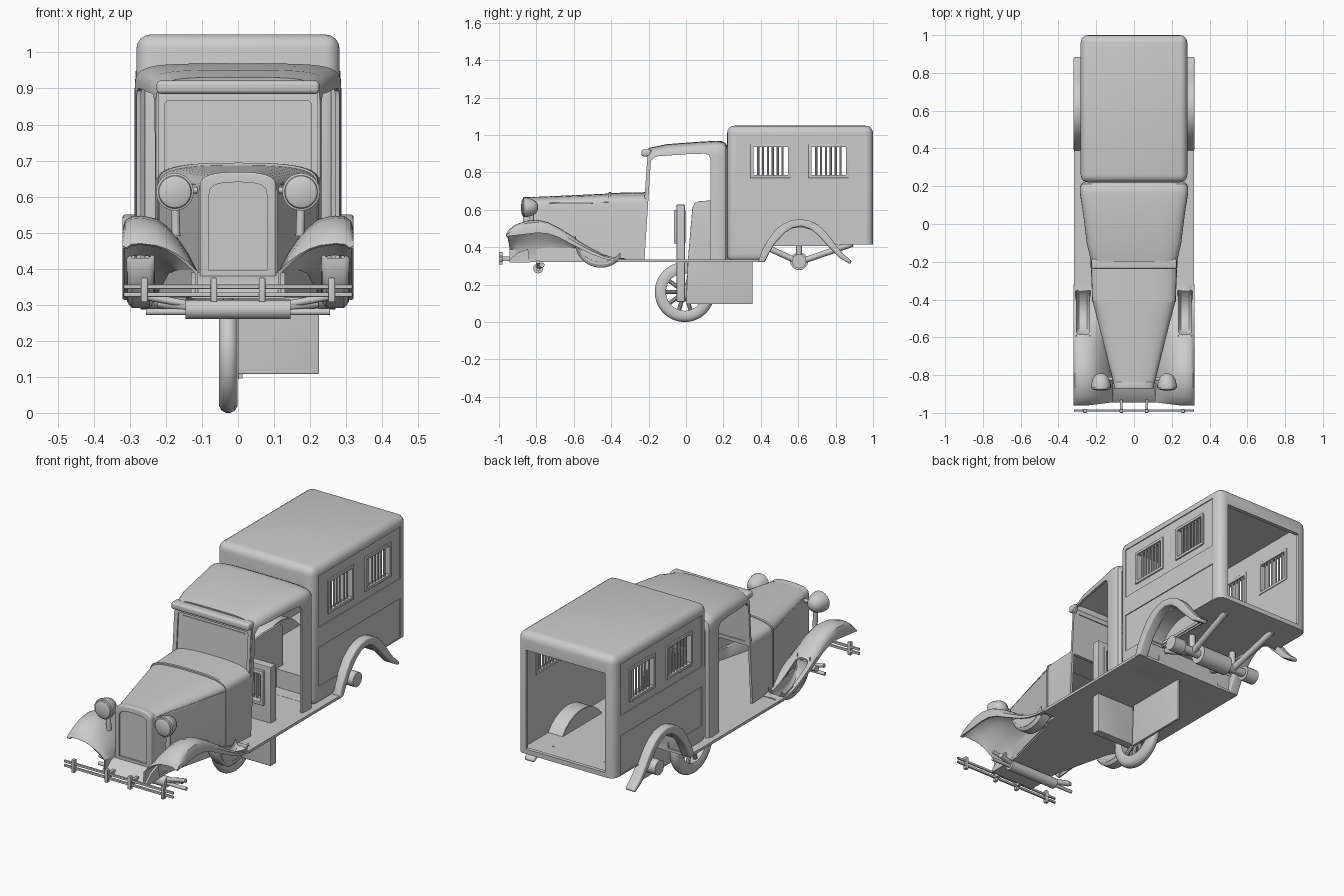
import bpy, bmesh, math
from mathutils import Vector, Matrix

if "Cube" in bpy.data.objects:
    bpy.data.objects.remove(bpy.data.objects["Cube"])


def make(name, bm, bevel=0, mirror=False):
    bmesh.ops.recalc_face_normals(bm, faces=bm.faces)
    me = bpy.data.meshes.new(name)
    bm.to_mesh(me)
    bm.free()
    o = bpy.data.objects.new(name, me)
    bpy.context.collection.objects.link(o)
    if bevel:
        m = o.modifiers.new('b', 'BEVEL')
        m.width, m.segments, m.angle_limit = bevel, 4, math.radians(40)
    if mirror:
        o.modifiers.new('m', 'MIRROR').use_mirror_merge = False
    return bake(o)


def bake(o):
    dg = bpy.context.evaluated_depsgraph_get()
    me = bpy.data.meshes.new_from_object(o.evaluated_get(dg))
    o.modifiers.clear()
    o.data = me
    return o


def cut(o, *cutters):
    for c in cutters:
        m = o.modifiers.new('cut', 'BOOLEAN')
        m.operation, m.solver, m.object = 'DIFFERENCE', 'EXACT', c
        bake(o)
        bpy.data.objects.remove(c)
    return o


def box(name, lo, hi, bevel=0, mirror=False):
    bm = bmesh.new()
    bmesh.ops.create_cube(bm, size=1)
    for v in bm.verts:
        v.co = Vector([(a + b) / 2 + c * (b - a) for a, b, c in zip(lo, hi, v.co)])
    return make(name, bm, bevel, mirror)


def prism(name, pts, axis, a, b, bevel=0, mirror=False):
    """Extrude a 2D outline along axis from a to b."""
    bm = bmesh.new()
    vs = []
    for p in pts:
        c = list(p)
        c.insert('xyz'.index(axis), a)
        vs.append(bm.verts.new(c))
    f = bm.faces.new(vs)
    r = bmesh.ops.extrude_face_region(bm, geom=[f])
    d = Vector([(b - a) * (axis == k) for k in 'xyz'])
    bmesh.ops.translate(bm, vec=d, verts=[g for g in r['geom'] if isinstance(g, bmesh.types.BMVert)])
    return make(name, bm, bevel, mirror)


def loft(name, secs, thick, mirror=False):
    bm = bmesh.new()
    rows = [[bm.verts.new(p) for p in s] for s in secs]
    for r, s in zip(rows, rows[1:]):
        for i in range(len(r) - 1):
            bm.faces.new((r[i], r[i + 1], s[i + 1], s[i]))
    o = make(name, bm)
    m = o.modifiers.new('s', 'SOLIDIFY')
    m.thickness, m.offset = thick, 0
    if mirror:
        o.modifiers.new('m', 'MIRROR').use_mirror_merge = False
    return bake(o)


def rod(name, p, q, r, mirror=False, n=20):
    p, q = Vector(p), Vector(q)
    bm = bmesh.new()
    rot = (q - p).to_track_quat('Z', 'Y').to_matrix().to_4x4()
    bmesh.ops.create_cone(bm, cap_ends=True, segments=n, radius1=r, radius2=r, depth=(q - p).length,
                          matrix=Matrix.Translation((p + q) / 2) @ rot)
    return make(name, bm, 0, mirror)


def lathe(name, prof, center, axis, mirror=False, n=40):
    """Spin (radius, offset) points around an axis through center."""
    bm = bmesh.new()
    q = Vector([axis == k for k in 'xyz']).to_track_quat('Z', 'Y')
    vs = [bm.verts.new(Vector(center) + q @ Vector((r, 0, h))) for r, h in prof]
    es = [bm.edges.new(e) for e in zip(vs, vs[1:])]
    bmesh.ops.spin(bm, geom=vs + es, cent=center, axis=q @ Vector((0, 0, 1)), angle=2 * math.pi, steps=n)
    bmesh.ops.remove_doubles(bm, verts=bm.verts, dist=1e-5)
    return make(name, bm, 0, mirror)


def arch(y, w, zb, zs, zt, e, rake=0, n=20):
    pts = [(w, zb)]
    for i in range(n + 1):
        t = math.pi * i / n
        c, s = math.cos(t), max(math.sin(t), 0)
        pts.append((math.copysign(w * abs(c) ** e, c), zs + (zt - zs) * s ** e))
    pts.append((-w, zb))
    return [(x, y + rake * (z - zb), z) for x, z in pts]


def circle(cy, cz, r, a0, a1, n=28):
    return [(cy + r * math.cos(a0 + (a1 - a0) * i / n), cz + r * math.sin(a0 + (a1 - a0) * i / n)) for i in range(n + 1)]


# Rear van body: hollow, open at the back, barred windows
body = box('van_body', (-.282, .22, .32), (.282, 1.0, 1.05), .04)
cut(body, box('c', (-.4, .42, .2), (.4, 1.1, .415)),
    box('c', (-.262, .24, .43), (.262, .98, 1.03)),
    box('c', (-.23, .9, .44), (.23, 1.1, .96)),
    box('c', (-.22, .1, .335), (.22, .3, .9)))
for s in (-1, 1):
    xa, xb = sorted((s * .277, s * .3))
    cut(body, box('c', (xa, .27, .73), (xb, .945, 1.0)), box('c', (xa, .27, .42), (xb, .945, .625)))
    xa, xb = sorted((s * .19, s * .3))
    cut(body, prism('c', circle(.605, .31, .195, 0, 2 * math.pi)[:-1], 'x', xa, xb))
for y in (.36, .67):
    cut(body, box('c', (-.4, y, .785), (.4, y + .185, .935)))
    f = box('window_frame', (.258, y - .015, .77), (.284, y + .2, .95), .003, True)
    cut(f, box('c', (-.4, y, .785), (.4, y + .185, .935)))
    for i in range(6):
        rod('window_bar', (.27, y + .026 * (i + 1), .78), (.27, y + .026 * (i + 1), .94), .006, True, 10)

# Rear wheel housings and arched fenders
ring = circle(.605, .31, .2, .5, math.pi - .5)
loft('wheel_housing', [[(x, y, z) for y, z in ring] for x in (.18, .275)], .006, True)
prism('wheel_housing_cap', ring, 'x', .178, .184, 0, True)
prism('rear_fender', [(.385, .32), (.405, .38), (.44, .44), (.475, .49), (.52, .525), (.565, .544), (.61, .55), (.66, .542),
      (.705, .52), (.745, .485), (.78, .44), (.81, .4), (.84, .365), (.887, .325), (.877, .31), (.825, .34),
      (.79, .375), (.75, .415), (.705, .465), (.665, .497), (.615, .512), (.57, .503), (.53, .478), (.475, .42),
      (.44, .36), (.42, .32)], 'x', .265, .321, .008, True)

# Cab shell with roof, door openings and rear hoop
cab = loft('cab_shell', [arch(-.24, .222, .325, .85, .925, .45, .07), arch(-.1, .245, .325, .87, .945, .42),
           arch(.06, .265, .325, .88, .957, .4), arch(.16, .28, .325, .89, .963, .4),
           arch(.19, .281, .325, .89, .961, .4), arch(.207, .276, .325, .89, .953, .4),
           arch(.217, .262, .325, .88, .935, .4)], .012)
cut(cab, prism('c', [(-.222, .334), (-.188, .86), (-.165, .885), (0, .897), (.1, .9), (.122, .893), (.13, .87), (.13, .334)],
               'x', -.5, .5))
box('sun_visor', (-.226, -.238, .885), (.226, -.185, .922), .012)

# Windscreen frame and pane, raked
def ramp(o):
    for v in o.data.vertices:
        v.co.y += .07 * (v.co.z - .33)
frame = box('windscreen_frame', (-.22, -.245, .64), (.22, -.228, .89))
cut(frame, box('c', (-.203, -.3, .66), (.203, -.2, .866), .012))
ramp(frame)
ramp(box('windscreen_pane', (-.21, -.238, .65), (.21, -.233, .875)))
ramp(box('windscreen_wiper_rail', (-.18, -.242, .848), (.18, -.236, .853)))

# Hood, cowl and seam band
def hoodw(y):
    return min(.105 + .11 * (y + .84) / .44, .215)
loft('hood', [arch(-.845, .104, .33, .615, .663, .7), arch(-.405, .215, .33, .635, .683, .7)], .008)
loft('cowl', [arch(-.405, .217, .33, .635, .686, .7), arch(-.24, .224, .33, .635, .69, .7, .07)], .008)
loft('hood_band', [arch(-.413, .217, .34, .637, .69, .7), arch(-.4, .22, .34, .637, .69, .7)], .008)
for s in (-1, 1):
    rod('hood_crease', (s * .107, -.83, .634), (s * .216, -.41, .638), .003, n=8)

# Radiator shell and grille
def radiator(w, zb, zs, zt):
    return [(x, z) for x, _, z in arch(0, w, zb, zs, zt, .7)]
shell = prism('radiator_shell', radiator(.106, .37, .625, .668), 'y', -.872, -.835, .006)
cut(shell, prism('c', radiator(.08, .395, .605, .64), 'y', -.9, -.862))
prism('grille', radiator(.079, .397, .603, .637), 'y', -.866, -.86)
prism('front_apron', [(-.845, .39), (-.9, .37), (-.945, .33), (-.945, .318), (-.835, .318)], 'x', -.13, .13)

# Front fenders with spare wheel wells
secs = []
for y, top, lip in [(-.958, .468, .456), (-.945, .49, .46), (-.91, .517, .463), (-.86, .536, .469), (-.8, .543, .476),
                    (-.74, .53, .473), (-.68, .5, .452), (-.62, .463, .42), (-.56, .425, .39), (-.5, .39, .36),
                    (-.44, .36, .338), (-.38, .341, .326), (-.32, .336, .322)]:
    xi = max(.115, hoodw(y) - .004)
    zi = min(top - .004, .39)
    s = [(.317, y, lip), (.317, y, (lip + top) / 2), (.31, y, top - .012), (.295, y, top - .002), (.27, y, top)]
    s += [(.255 + (xi - .255) * t / 5, y + .015 * (t / 5) * (y < -.9),
           zi + (top - .002 - zi) * math.cos(t / 5 * math.pi / 2) ** .9 if t < 5 else zi) for t in range(6)]
    secs.append(s + [(xi, y + .015 * (y < -.9), .322)])
fender = loft('front_fender', secs, .008)
cut(fender, prism('c', circle(-.455, .43, .133, 0, 2 * math.pi)[:-1], 'x', .236, .304, .02))
fender.modifiers.new('m', 'MIRROR').use_mirror_merge = False
bake(fender)
well = circle(-.455, .43, .137, -math.pi, -.72)
loft('spare_wheel_well', [[(x, y, z + dz) for y, z in well] for x, dz in ((.233, .03), (.237, .012), (.247, 0), (.293, 0),
     (.303, .012), (.307, .03))], .005, True)
for x in (.232, .304):
    prism('well_side', [(y, z + .014) for y, z in circle(-.455, .43, .137, -2.75, -.85)], 'x', x, x + .004, 0, True)

# Floor pan and running boards
half = [(.317, .42), (.317, -.36), (.24, -.36), (.2, -.46), (.13, -.75), (.12, -.94)]
floor = prism('floor_pan', half + [(-x, y) for x, y in reversed(half)], 'z', .32, .334)
for s in (-1, 1):
    cut(floor, box('c', (s * .27 - .034, -.6, .2), (s * .27 + .034, -.325, .5), .01))

# Headlights, mounts and cross bar
lathe('headlight', [(0, -.038), (.035, -.034), (.044, -.03), (.046, -.024), (.052, -.022), (.052, -.006), (.048, .006), (.044, .022),
      (.033, .042), (.017, .052), (0, .055)], (.175, -.845, .613), 'y', True)
rod('headlight_bar', (-.175, -.82, .618), (.175, -.82, .618), .009)
rod('headlight_post', (.172, -.825, .49), (.175, -.825, .59), .012, True)

# Front bumper: twin rails, clamps and brackets
for z in (.328, .35):
    box('bumper_rail', (-.317, -.992, z - .006), (.317, -.982, z + .006), .002)
for x in (.067, .26):
    box('bumper_clamp', (x - .009, -1.0, .307), (x + .009, -.98, .375), .003, True)
box('bumper_bracket', (.06, -.985, .325), (.075, -.93, .35), 0, True)

# Front axle
rod('front_axle_drum', (-.145, -.79, .287), (.145, -.79, .287), .027)
rod('front_axle_rod', (-.255, -.79, .28), (.255, -.79, .28), .009)
rod('front_axle_arm', (.12, -.79, .298), (.25, -.79, .322), .01, True)
rod('front_axle_link', (.13, -.79, .295), (.22, -.77, .305), .014, True)

# Rear axle and its struts
rod('rear_axle', (-.27, .605, .325), (.27, .605, .325), .022)
rod('rear_axle_drum', (-.09, .605, .325), (.09, .605, .325), .048)
rod('rear_hub', (.2, .605, .325), (.27, .605, .325), .038, True)
for q in ((.15, .89, .418), (.15, .43, .4), (.13, .605, .42)):
    rod('rear_strut', (.13, .605, .32), q, .016, True)

# Loose spoked wheel
c = Vector((-.027, -.007, .16))
lathe('wheel_tire', [(.1, -.02), (.115, -.026), (.14, -.026), (.154, -.018), (.16, -.006), (.16, .006), (.154, .018), (.14, .026),
      (.115, .026), (.1, .02), (.1, -.02)], c, 'x', n=56)
lathe('wheel_hub', [(0, -.024), (.02, -.024), (.035, -.012), (.035, .012), (.02, .022), (0, .022)], c, 'x')
for i in range(10):
    a = i * math.pi / 5
    rod('wheel_spoke', c, c + Vector((0, math.cos(a), math.sin(a))) * .105, .011, n=10)

# Loose cab door
prism('cab_door', [(0, .095), (.355, .095), (.355, .63), (.34, .652), (.2, .655), (.065, .645), (.045, .635), (.034, .61), (.01, .33)],
      'x', 0, .013, .002)

# Loose rear door with barred window
door = box('rear_door', (0, -.05, .108), (.225, -.006, .627), .003)
f = box('rear_door_window_frame', (.035, -.064, .42), (.19, -.004, .6), .003)
for o in (door, f):
    cut(o, box('c', (.05, -.2, .437), (.175, .1, .583)))
for i in range(5):
    rod('rear_door_bar', (.071 + i * .021, -.03, .43), (.071 + i * .021, -.03, .59), .006, n=10)

# Smooth shading with sharp edges kept
bpy.ops.object.select_all(action='SELECT')
bpy.context.view_layer.objects.active = body
bpy.ops.object.shade_smooth_by_angle(angle=math.radians(35))
